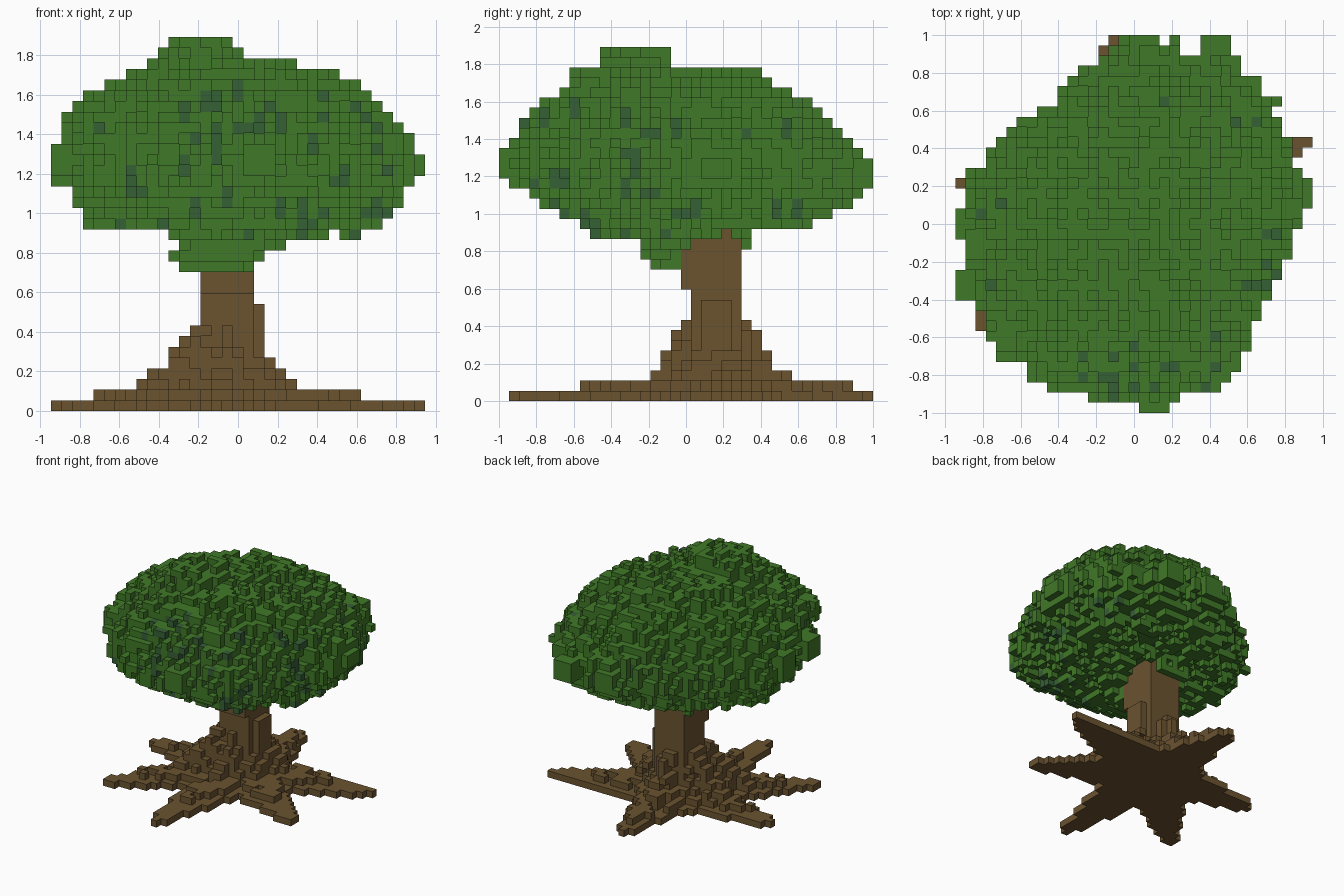
import bpy, bmesh, random
from mathutils import Vector

random.seed(7)
if "Cube" in bpy.data.objects:
    bpy.data.objects.remove(bpy.data.objects["Cube"], do_unlink=True)

UNIT = 2 / 37  # edge of one block
SIDES = [Vector(d) for d in ((1, 0, 0), (-1, 0, 0), (0, 1, 0), (0, -1, 0), (0, 0, 1), (0, 0, -1))]
STEPS = [tuple(int(c) for c in d) for d in SIDES]


def material(name, color):
    m = bpy.data.materials.new(name)
    m.diffuse_color = (*color, 1)
    m.use_nodes = True
    bsdf = next(n for n in m.node_tree.nodes if n.type == "BSDF_PRINCIPLED")
    bsdf.inputs["Base Color"].default_value = (*color, 1)
    return m


bark = material("bark brown", (0.146, 0.087, 0.030))
leaf = material("leaf green", (0.051, 0.19, 0.021))
shade_leaf = material("deep leaf green", (0.036, 0.115, 0.036))


def neighbours(cell):
    return [tuple(a + b for a, b in zip(cell, s)) for s in STEPS]


def box(x0, x1, y0, y1, z0, z1):
    return {(x, y, z) for x in range(x0, x1 + 1)
            for y in range(y0, y1 + 1) for z in range(z0, z1 + 1)}


def erode(cells, solid, chance, low, high):
    """Knock out a random share of the exposed blocks between two layers."""
    gone = {c for c in sorted(cells) if low <= c[2] <= high
            and any(n not in solid for n in neighbours(c)) and random.random() < chance}
    cells -= gone
    solid -= gone


def block_object(name, cells, solid, mats, special=()):
    """Outer skin of a set of blocks, skipping faces that touch other blocks."""
    bm = bmesh.new()
    verts = {}

    def corner(p):
        key = tuple(round(c * 2) for c in p)
        if key not in verts:
            verts[key] = bm.verts.new(Vector(p) * UNIT)
        return verts[key]

    for cell in sorted(cells):
        centre = Vector(cell) + Vector((0, 0, 0.5))
        for side, near in zip(SIDES, neighbours(cell)):
            if near in solid:
                continue
            u = Vector((side.y, side.z, side.x)) / 2
            v = side.cross(u)
            mid = centre + side / 2
            f = bm.faces.new([corner(mid + a * u + b * v)
                              for a, b in ((-1, -1), (1, -1), (1, 1), (-1, 1))])
            f.material_index = int(cell in special)
    mesh = bpy.data.meshes.new(name)
    bm.to_mesh(mesh)
    bm.free()
    for m in mats:
        mesh.materials.append(m)
    obj = bpy.data.objects.new(name, mesh)
    bpy.context.collection.objects.link(obj)
    return obj


GRID = [(x, y) for x in range(-17, 18) for y in range(-18, 19)]

# Trunk: square column, thicker at the front under the crown, ribbed lower down
trunk = box(-3, 1, 1, 5, 0, 20) | box(-3, 1, 0, 0, 11, 20) | box(2, 2, 2, 4, 0, 9)
trunk |= box(-3, -3, -1, 0, 13, 14)

# Roots: six tapering arms (tip x, tip y, reach of second and third layer)
ARMS = [(17, 8, 0.67, 0.33), (-2, 18, 0.87, 0.48), (-17, 4, 0.76, 0.5),
        (-15, -10, 0.76, 0.5), (-2, -17, 0.65, 0.31), (13, -6, 0.67, 0.33)]
CENTRE = Vector((-1, 3))
roots = set()
for tip_x, tip_y, second, third in ARMS:
    arm = Vector((tip_x, tip_y)) - CENTRE
    along = arm.normalized()
    for z in range(8):
        length = arm.length * (1, second)[z] if z < 2 else arm.length * third * 0.86 ** (z - 2)
        for x, y in GRID:
            p = Vector((x, y)) - CENTRE
            t = p.dot(along)
            off = abs(p.x * along.y - p.y * along.x)
            if 0 <= t <= length + 0.1 and off <= (4.6 - z * 0.4) * (1 - t / length) + 0.8:
                roots.add((x, y, z))
roots -= trunk
wood = trunk | roots
erode(roots, wood, 0.2, 1, 7)

# Crown: layer, then the x and y ranges it spans, in blocks
CROWN = [(13, -5, 1, -3, -1), (14, -6, 2, -4, -1), (15, -5, 4, -4, 0),
         (16, -6, 8, -9, 6), (17, -13, 12, -10, 12), (19, -14, 14, -13, 15),
         (21, -15, 15, -16, 17), (23, -15, 15, -16, 17), (24, -15, 15, -16, 16),
         (25, -15, 15, -16, 15), (27, -15, 13, -15, 13), (29, -13, 12, -13, 11),
         (31, -10, 9, -11, 8), (32, -8, 5, -11, 7), (33, -7, 0, -8, -1), (34, -6, -1, -8, -1)]


def inside_outline(u, v):
    """Rounded outline with the back right and front left corners cut away."""
    return abs(u) ** 2.8 + abs(v) ** 2.8 < 1.12 and v - 0.8 * u < 1.13 and 2 * u - v < 2.15


crown = set()
for low, high in zip(CROWN, CROWN[1:] + CROWN[-1:]):
    for z in range(low[0], max(high[0], low[0] + 1)):
        t = (z - low[0]) / max(high[0] - low[0], 1)
        x0, x1, y0, y1 = (a + (b - a) * t for a, b in zip(low[1:], high[1:]))
        for x, y in GRID:
            u = (2 * x - x0 - x1) / (x1 - x0 + 1)
            v = (2 * y - y0 - y1) / (y1 - y0 + 1)
            if inside_outline(u, v):
                crown.add((x, y, z))
# Hanging tufts behind the trunk and under the left edge
crown |= box(-4, 0, 5, 5, 14, 16) | box(-4, 0, 6, 6, 15, 16) | box(10, 12, -3, 3, 16, 16)
crown -= wood

solid = crown | wood
erode(crown, solid, 0.4, 16, 34)
erode(crown, solid, 0.22, 16, 32)

# Tufts standing out around the widest layers
TUFTS = [(-17, -16, -1, 1, 21, 24), (-17, -16, -7, -5, 22, 24), (16, 17, 2, 4, 22, 23),
         (16, 16, 1, 5, 21, 24), (1, 3, -18, -17, 22, 24), (0, 2, 17, 18, 21, 23),
         (7, 9, 17, 18, 21, 23)]
for tuft in TUFTS:
    crown |= box(*tuft)
solid |= crown
loose = {c for c in crown if not any(n in solid for n in neighbours(c))}
crown -= loose
solid -= loose

# Darker leaves: clusters on the front (x, layer) and left side (y, layer)
FRONT = [(-3, 29), (-2, 28), (-5, 27), (-2, 26), (0, 29), (0, 26), (-5, 23), (-2, 24), (2, 27),
         (4, 27), (7, 25), (9, 21), (-10, 22), (-10, 20), (-4, 19), (-1, 19), (4, 19), (6, 18),
         (13, 18), (-11, 17), (-7, 17), (6, 16), (11, 16)]
LEFT = [(-6, 27), (-6, 24), (-5, 23), (-12, 22), (-13, 21), (-10, 18), (-4, 26), (-1, 26),
        (-4, 20), (0, 18), (-1, 18), (1, 19), (-9, 16), (-11, 28), (-14, 27), (10, 26),
        (9, 18), (11, 18), (-6, 21)]
dark = set()
for spots, across, depth, sign in ((FRONT, 0, 1, -1), (LEFT, 1, 0, 1)):
    for a, z in spots:
        for da, dz in ((0, 0), random.choice([(1, 0), (0, 1), (0, -1)])):
            column = [c for c in crown if c[across] == a + da and c[2] == z + dz]
            if column:
                dark.add(max(column, key=lambda c: sign * c[depth]))
# A few more in pockets around the back and underside
dark |= {c for c in sorted(crown) if c[2] < 28 and (c[1] > 0 or c[0] < 0)
         and sum(n in solid for n in neighbours(c)) == 5 and random.random() < 0.06}

block_object("trunk", trunk, solid, [bark])
block_object("roots", roots, solid, [bark])
block_object("leaf_crown", crown, solid, [leaf, shade_leaf], dark)
